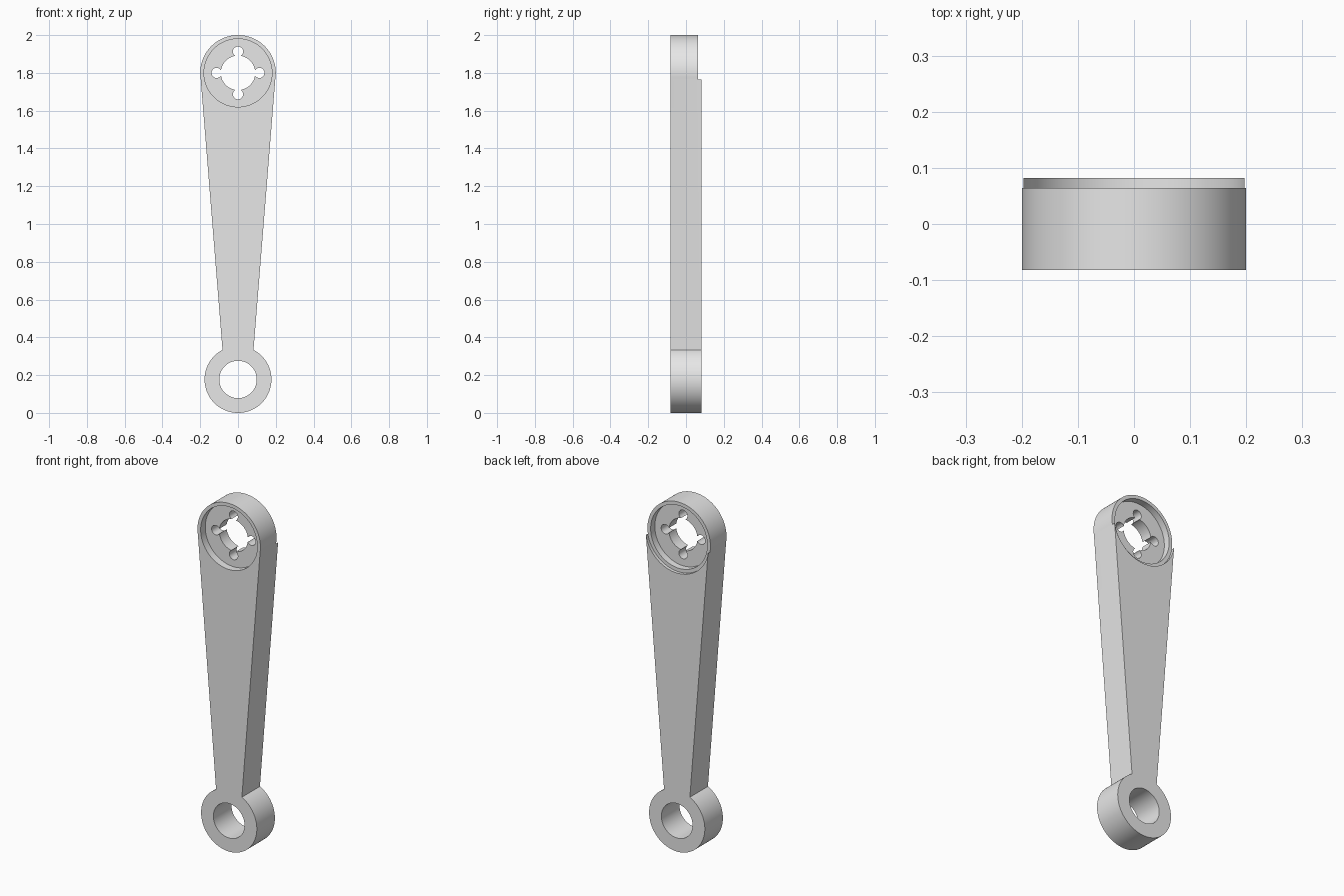
import bpy, bmesh
from math import sin, cos, radians
from mathutils import Matrix

cube = bpy.data.objects.get("Cube")
if cube:
    bpy.data.objects.remove(cube, do_unlink=True)

HALF = 0.082           # half thickness of the lever
HEAD_Z, HEAD_R = 1.8, 0.2
EYE_Z, EYE_R = 0.177, 0.177

grey = bpy.data.materials.new("light grey")
grey.use_nodes = True
grey.diffuse_color = (0.8, 0.8, 0.8, 1)
grey.node_tree.nodes["Principled BSDF"].inputs["Base Color"].default_value = (0.8, 0.8, 0.8, 1)


def arc(z, r, start, end, steps):
    """Points on a circle in the XZ plane."""
    angles = [radians(start + (end - start) * i / steps) for i in range(steps + 1)]
    return [(r * cos(a), z + r * sin(a)) for a in angles]


def finish(bm, name):
    bmesh.ops.recalc_face_normals(bm, faces=bm.faces)
    mesh = bpy.data.meshes.new(name)
    bm.to_mesh(mesh)
    bm.free()
    obj = bpy.data.objects.new(name, mesh)
    mesh.materials.append(grey)
    bpy.context.collection.objects.link(obj)
    return obj


def prism(name, outline, y0, y1):
    """Extrude an XZ outline from y0 to y1."""
    bm = bmesh.new()
    face = bm.faces.new([bm.verts.new((x, y0, z)) for x, z in outline])
    grown = bmesh.ops.extrude_face_region(bm, geom=[face])["geom"]
    moved = [v for v in grown if isinstance(v, bmesh.types.BMVert)]
    bmesh.ops.translate(bm, verts=moved, vec=(0, y1 - y0, 0))
    return finish(bm, name)


def cut(target, name, x, z, r, y0, y1, sides=96):
    """Bore a round hole along Y out of the target."""
    bm = bmesh.new()
    place = Matrix.Translation((x, (y0 + y1) / 2, z)) @ Matrix.Rotation(radians(90), 4, 'X')
    bmesh.ops.create_cone(bm, cap_ends=True, segments=sides, radius1=r, radius2=r,
                          depth=y1 - y0, matrix=place)
    cutter = finish(bm, name)
    cutter.hide_render = True
    mod = target.modifiers.new(name, 'BOOLEAN')
    mod.operation, mod.solver, mod.object = 'DIFFERENCE', 'EXACT', cutter
    bpy.context.view_layer.objects.active = target
    bpy.ops.object.modifier_apply(modifier=name)
    bpy.data.objects.remove(cutter, do_unlink=True)


# Lever outline: round head, straight tapering sides, round eye
outline = arc(HEAD_Z, HEAD_R, -9, 189, 80) + arc(EYE_Z, EYE_R, 117.6, 422.4, 96)
lever = prism("lever_arm", outline, -HALF, HALF)

# Step on the back of the head, then a dished recess on each face
cut(lever, "back_step", 0, HEAD_Z, HEAD_R + 0.0003, 0.064, 0.2, 128)
cut(lever, "front_recess", 0, HEAD_Z, 0.18, -0.2, -0.04)
cut(lever, "back_recess", 0, HEAD_Z, 0.18, 0.026, 0.2)

# Shaft hole with four small lobes, and the eye hole
cut(lever, "shaft_hole", 0, HEAD_Z, 0.091, -0.2, 0.2)
for dx, dz in ((1, 0), (0, 1), (-1, 0), (0, -1)):
    cut(lever, "lobe_hole", dx * 0.113, HEAD_Z + dz * 0.113, 0.027, -0.2, 0.2, 32)
cut(lever, "eye_hole", 0, EYE_Z, 0.099, -0.2, 0.2)

# Smooth round walls, crisp rims
bpy.ops.object.select_all(action='DESELECT')
lever.select_set(True)
bpy.context.view_layer.objects.active = lever
bpy.ops.object.shade_smooth_by_angle(angle=radians(30))
